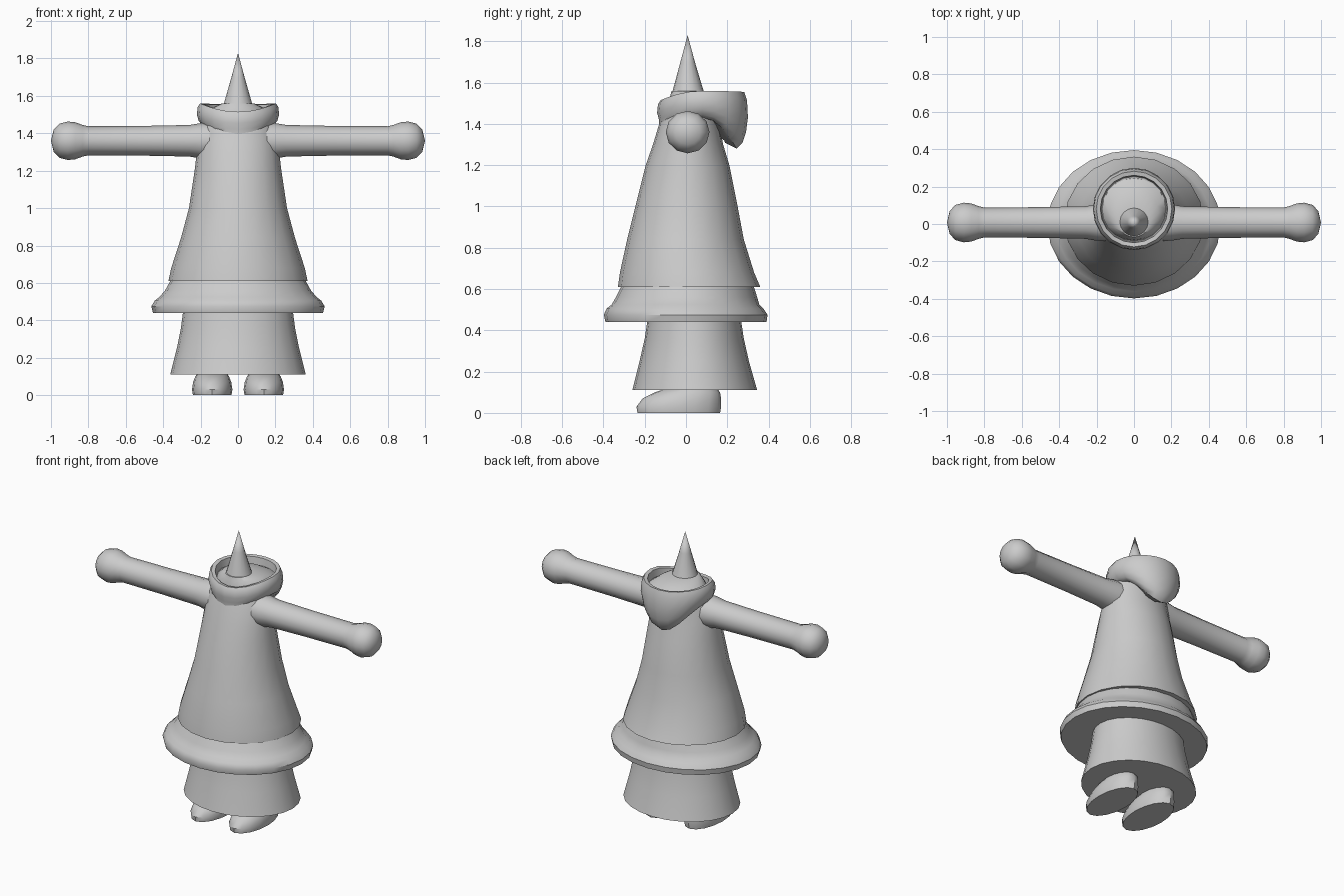
import bpy, bmesh, math

if "Cube" in bpy.data.objects:
    bpy.data.objects.remove(bpy.data.objects["Cube"])

gray = bpy.data.materials.new("plain gray")
gray.diffuse_color = (0.6, 0.6, 0.6, 1)
gray.use_nodes = True
gray.node_tree.nodes["Principled BSDF"].inputs["Base Color"].default_value = gray.diffuse_color


def loft(name, rings, cap_start=True, cap_end=True, angle=40):
    """Skin a list of equal-length point rings; a one-point ring is an apex."""
    bm = bmesh.new()
    rows = [[bm.verts.new(p) for p in ring] for ring in rings]
    for a, b in zip(rows, rows[1:]):
        n = max(len(a), len(b))
        for i in range(n):
            j = (i + 1) % n
            if len(b) == 1:
                bm.faces.new((a[i], a[j], b[0]))
            elif len(a) == 1:
                bm.faces.new((a[0], b[j], b[i]))
            else:
                bm.faces.new((a[i], a[j], b[j], b[i]))
    if cap_start and len(rows[0]) > 2:
        bm.faces.new(rows[0][::-1])
    if cap_end and len(rows[-1]) > 2:
        bm.faces.new(rows[-1])
    bmesh.ops.recalc_face_normals(bm, faces=bm.faces[:])
    me = bpy.data.meshes.new(name)
    bm.to_mesh(me)
    bm.free()
    me.materials.append(gray)
    ob = bpy.data.objects.new(name, me)
    bpy.context.collection.objects.link(ob)
    bpy.ops.object.select_all(action='DESELECT')
    bpy.context.view_layer.objects.active = ob
    ob.select_set(True)
    bpy.ops.object.shade_smooth_by_angle(angle=math.radians(angle))
    return ob


def angles(n):
    return [2 * math.pi * i / n for i in range(n)]


def oval(z, rx, y0, y1, n=20):
    """Horizontal oval of half width rx reaching from y0 to y1."""
    cy, ry = (y0 + y1) / 2, (y1 - y0) / 2
    return [(rx * math.cos(t), cy + ry * math.sin(t), z) for t in angles(n)]


# robe body
loft("robe", [oval(*r) for r in (
    (0.61, 0.355, -0.315, 0.345), (0.61, 0.372, -0.33, 0.36), (0.68, 0.357, -0.32, 0.33),
    (0.84, 0.305, -0.285, 0.28), (1.0, 0.262, -0.245, 0.25),
    (1.2, 0.232, -0.195, 0.21), (1.3, 0.22, -0.16, 0.18),
    (1.4, 0.205, -0.13, 0.16), (1.47, 0.18, -0.10, 0.15))])

# flared hem with a rounded roll
loft("robe_hem", [oval(*r, n=24) for r in (
    (0.44, 0.455, -0.39, 0.39), (0.475, 0.463, -0.398, 0.395), (0.505, 0.445, -0.385, 0.375),
    (0.525, 0.42, -0.36, 0.355), (0.56, 0.39, -0.34, 0.345),
    (0.64, 0.345, -0.30, 0.32))])

# underskirt
loft("underskirt", [oval(*r, n=24) for r in (
    (0.11, 0.362, -0.26, 0.345), (0.25, 0.327, -0.225, 0.305),
    (0.36, 0.305, -0.20, 0.28), (0.46, 0.292, -0.185, 0.265))])

# feet: flat soles, toes sloping down to the front
for side, label in ((1, "right"), (-1, "left")):
    rings = []
    for z, rx, y0, y1 in ((0, 0.103, -0.235, 0.165), (0.03, 0.108, -0.24, 0.17),
                          (0.07, 0.102, -0.21, 0.17), (0.10, 0.09, -0.15, 0.165),
                          (0.13, 0.07, -0.06, 0.14)):
        rings.append([(x + side * 0.138, y, z) for x, y, z in oval(z, rx, y0, y1, 16)])
    loft(label + "_foot", rings)

# arms ending in ball hands
ARM = ((0.10, 0.10), (0.20, 0.097), (0.26, 0.087), (0.5, 0.082), (0.80, 0.08),
       (0.83, 0.087), (0.87, 0.102), (0.91, 0.106), (0.955, 0.094), (0.985, 0.062))
for side, label in ((1, "right"), (-1, "left")):
    rings = [[(side * x, 0.008 + r * math.cos(t), 1.36 + r * 0.97 * math.sin(t))
              for t in angles(12)] for x, r in ARM]
    rings.append([(side * 1.0, 0.008, 1.36)])
    loft(label + "_arm", rings, angle=60)


# hood collar: drooping at the back, dipping at the front
def collar_ring(scale, level, drop=0.0):
    pts = []
    for t in angles(20):
        s = math.sin(t)
        front, back = max(0, -s) ** 2, max(0, s) ** 2
        low = 1.43 - 0.05 * front - 0.15 * back
        top = 1.56 - 0.045 * front - 0.005 * back
        k = scale + (0.08 * front if level < 0.3 else 0)
        pts.append((0.22 * k * math.cos(t), 0.08 + 0.22 * k * s,
                    low + (top - low) * level - drop))
    return pts


loft("hood_collar", [
    collar_ring(0.5, 0.1), collar_ring(0.75, 0), collar_ring(0.88, 0.1), collar_ring(0.96, 0.3),
    collar_ring(1.0, 0.55), collar_ring(0.98, 0.85), collar_ring(0.92, 1.0),
    collar_ring(0.82, 1.0, 0.004), collar_ring(0.79, 1.0, 0.05)], angle=50)

# domed crown filling the collar
loft("crown", [oval(*r) for r in (
    (1.47, 0.178, -0.09, 0.25), (1.51, 0.17, -0.085, 0.245),
    (1.54, 0.13, -0.075, 0.19), (1.56, 0.085, -0.07, 0.10))])

# pointed spike
loft("spike", [oval(1.52, 0.09, -0.075, 0.1, 16), oval(1.57, 0.072, -0.062, 0.082, 16),
               oval(1.70, 0.035, -0.027, 0.043, 16), [(0, 0.008, 1.83)]], angle=60)
